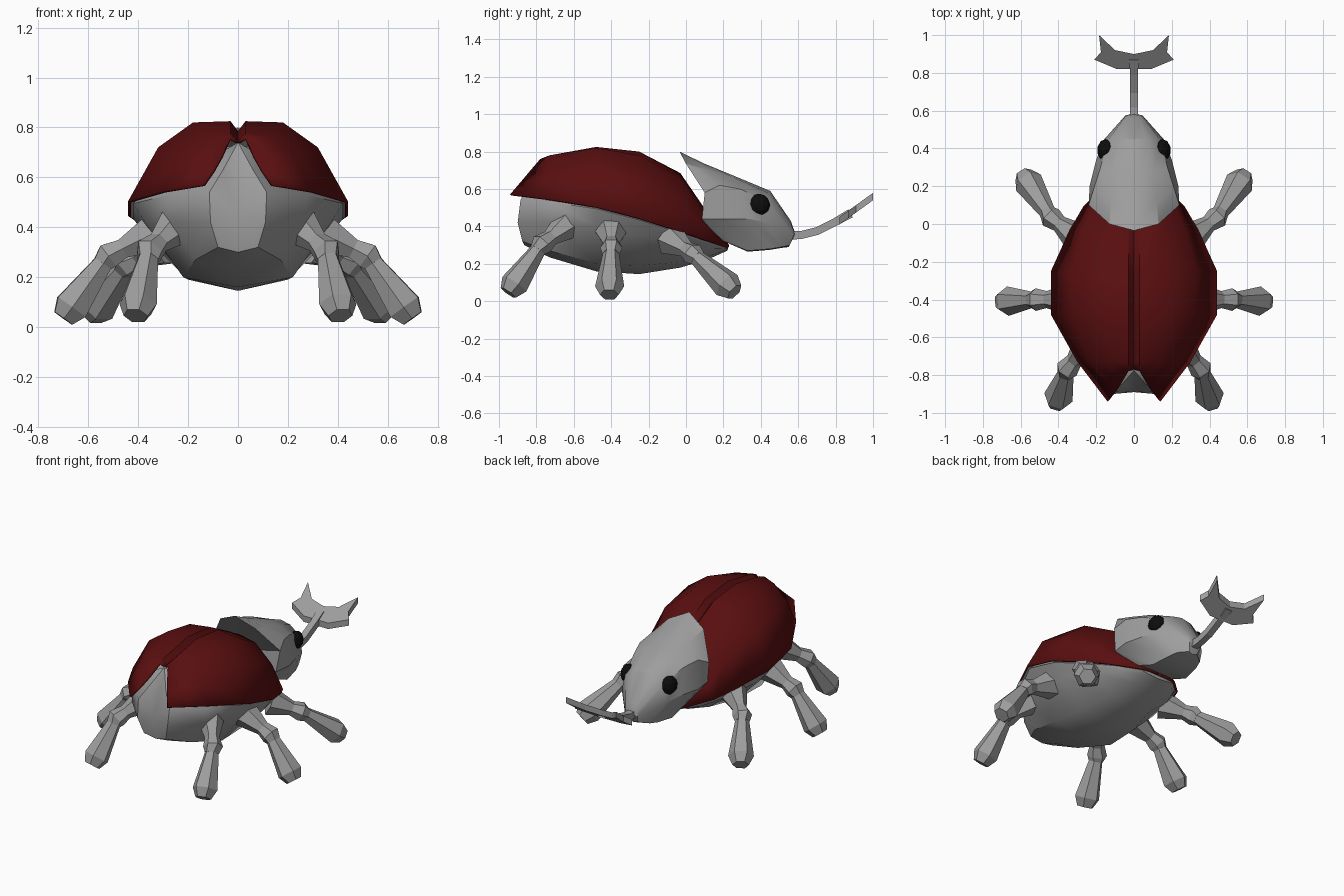
import bpy, bmesh, math
from mathutils import Vector

if "Cube" in bpy.data.objects:
    bpy.data.objects.remove(bpy.data.objects["Cube"])


def material(name, rgb):
    m = bpy.data.materials.new(name)
    m.diffuse_color = (*rgb, 1)
    m.use_nodes = True
    m.node_tree.nodes["Principled BSDF"].inputs["Base Color"].default_value = m.diffuse_color
    return m


GREY = material("grey", (0.34, 0.34, 0.34))
RED = material("dark_red", (0.1, 0.0045, 0.005))
BLACK = material("black", (0.004, 0.004, 0.004))


def add_object(name, verts, faces, mats, smooth=None, shell=0):
    """Half-model mesh mirrored across x = 0."""
    mesh = bpy.data.meshes.new(name)
    mesh.from_pydata(verts, [], faces)
    ob = bpy.data.objects.new(name, mesh)
    bpy.context.collection.objects.link(ob)
    for m in mats:
        mesh.materials.append(m)
    if smooth:
        bpy.ops.object.select_all(action='DESELECT')
        ob.select_set(True)
        bpy.context.view_layer.objects.active = ob
        bpy.ops.object.shade_smooth_by_angle(angle=math.radians(smooth))
    if shell:
        s = ob.modifiers.new("thickness", 'SOLIDIFY')
        s.thickness = shell
        s.offset = -1
        s.material_offset = 1
    ob.modifiers.new("mirror", 'MIRROR')
    return ob


def loft(rows, back=None, front=None):
    """Skin rows running from the top centre outwards; optional end apexes."""
    n = len(rows[0])
    verts = [p for r in rows for p in r]
    faces = [(i*n + j, i*n + j + 1, (i+1)*n + j + 1, (i+1)*n + j)
             for i in range(len(rows) - 1) for j in range(n - 1)]
    if back:
        verts.append(back)
        faces += [(j + 1, j, len(verts) - 1) for j in range(n - 1)]
    if front:
        verts.append(front)
        k = (len(rows) - 1) * n
        faces += [(k + j, k + j + 1, len(verts) - 1) for j in range(n - 1)]
    return verts, faces


def at(y, *xz):
    return [(x, y, z) for x, z in xz]


def tube(path, radii, sides, turn=0.0):
    """Closed faceted tube with a radius at each path point."""
    path = [Vector(p) for p in path]
    verts, faces = [], []
    for i, (p, r) in enumerate(zip(path, radii)):
        d = (path[min(i + 1, len(path) - 1)] - path[max(i - 1, 0)]).normalized()
        u = d.cross(Vector((0, 0, 1))).normalized()
        v = u.cross(d)
        for k in range(sides):
            a = turn + math.tau * k / sides
            verts.append(p + r * (math.cos(a) * u + math.sin(a) * v))
    for i in range(len(path) - 1):
        for k in range(sides):
            a, b = i*sides + k, i*sides + (k + 1) % sides
            faces.append((a, b, b + sides, a + sides))
    faces.append(tuple(reversed(range(sides))))
    faces.append(tuple(range(len(verts) - sides, len(verts))))
    return verts, faces


# Wing case: seam, ridge, shoulder, side, rim
wing = [
    [(0, -.77, .745), (.03, -.78, .76), (.065, -.84, .69), (.10, -.89, .63), (.14, -.94, .572)],
    at(-.73, (0, .75), (.03, .78), (.14, .76), (.23, .67), (.30, .545)),
    at(-.48, (0, .785), (.03, .825), (.18, .82), (.32, .72), (.44, .505)),
    at(-.25, (0, .76), (.03, .80), (.18, .78), (.33, .66), (.44, .445)),
    at(-.03, (0, .65), (.03, .685), (.15, .66), (.27, .55), (.34, .375)),
    at(.09, (0, .50), (.03, .51), (.14, .49), (.22, .42), (.27, .335)),
    at(.23, (0, .30), (.03, .30), (.07, .30), (.10, .295), (.13, .29)),
]
add_object("wing_cases", *loft(wing), [RED, GREY], smooth=35, shell=.012)

# Body and belly, filling the underside of the wing cases
body = [
    [(0, -.775, .74), (.06, -.845, .63), (.115, -.885, .54), (.11, -.90, .42), (.08, -.875, .32), (0, -.865, .30)],
    at(-.73, (0, .71), (.12, .67), (.275, .53), (.27, .42), (.17, .27), (0, .235)),
    at(-.48, (0, .73), (.20, .70), (.42, .495), (.36, .40), (.22, .20), (0, .16)),
    at(-.25, (0, .70), (.20, .65), (.42, .435), (.36, .35), (.20, .19), (0, .145)),
    at(-.03, (0, .60), (.14, .55), (.32, .365), (.28, .31), (.15, .21), (0, .18)),
    at(.12, (0, .42), (.10, .40), (.22, .32), (.20, .285), (.10, .24), (0, .225)),
    at(.22, (0, .29), (.06, .29), (.12, .285), (.11, .28), (.06, .275), (0, .27)),
]
add_object("body", *loft(body, (0, -.89, .45), (0, .225, .28)), [GREY], smooth=40)

# Head with a raised crest, hollow behind
head = [
    [(0, -.035, .80), (.13, 0, .735), (.24, .10, .58), (.22, .085, .44), (.13, .18, .33), (0, .18, .33)],
    [(0, .10, .735), (.12, .12, .70), (.215, .18, .62), (.235, .20, .44), (.13, .33, .27), (0, .33, .265)],
    [(0, .27, .665), (.10, .28, .65), (.18, .29, .60), (.20, .34, .44), (.11, .45, .28), (0, .45, .275)],
    [(0, .45, .59), (.07, .45, .575), (.14, .44, .53), (.165, .44, .42), (.09, .51, .29), (0, .51, .285)],
    [(0, .56, .43), (.03, .56, .42), (.045, .57, .39), (.045, .575, .35), (.03, .555, .30), (0, .55, .29)],
]
add_object("head", *loft(head, (0, .16, .50), (0, .585, .36)), [GREY], smooth=30)

# Horn stem (square) and forked tip
stem = [(0, .53, .35), (0, .62, .355), (0, .70, .375), (0, .80, .425), (0, .88, .47)]
ob = add_object("horn_stem", *tube(stem, [.034, .03, .03, .03, .034], 4, math.pi / 4), [GREY])
ob.modifiers.clear()
outline = [(0, .82), (.09, .82), (.21, .87), (.175, .91), (.185, 1.0), (.10, .92), (0, .90)]
n = len(outline)
verts = [(x, y, .45 + (y - .82) * .72 - d) for d in (0, .04) for x, y in outline]
faces = [tuple(range(n)), tuple(reversed(range(n, 2*n)))]
faces += [(i + 1, i, i + n, i + 1 + n) for i in range(n - 1)]
add_object("horn_fork", verts, faces, [GREY])

# Eyes
bm = bmesh.new()
bmesh.ops.create_icosphere(bm, subdivisions=2, radius=.06)
for v in bm.verts:
    v.co = (v.co.x * .75 + .15, v.co.y + .39, v.co.z + .515)
bm.verts.index_update()
add_object("eyes", [v.co.copy() for v in bm.verts],
           [[v.index for v in f.verts] for f in bm.faces], [BLACK])
bm.free()

# Legs: hip, knee and foot positions on the right side
legs = {
    "rear_legs": ((.23, -.62, .42), (.355, -.77, .305), (.41, -.95, .045)),
    "middle_legs": ((.33, -.40, .38), (.52, -.40, .285), (.70, -.41, .035)),
    "front_legs": ((.29, -.08, .33), (.44, .035, .255), (.585, .26, .05)),
}
for name, pts in legs.items():
    hip, knee, foot = map(Vector, pts)
    upper = [hip, hip.lerp(knee, .7), knee, knee + (foot - knee) * .12]
    add_object(name + "_upper", *tube(upper, [.09, .045, .06, .045], 6), [GREY])
    lower = [knee.lerp(foot, t) for t in (.05, .82, 1)]
    add_object(name + "_lower", *tube(lower, [.04, .078, .05], 6), [GREY])
